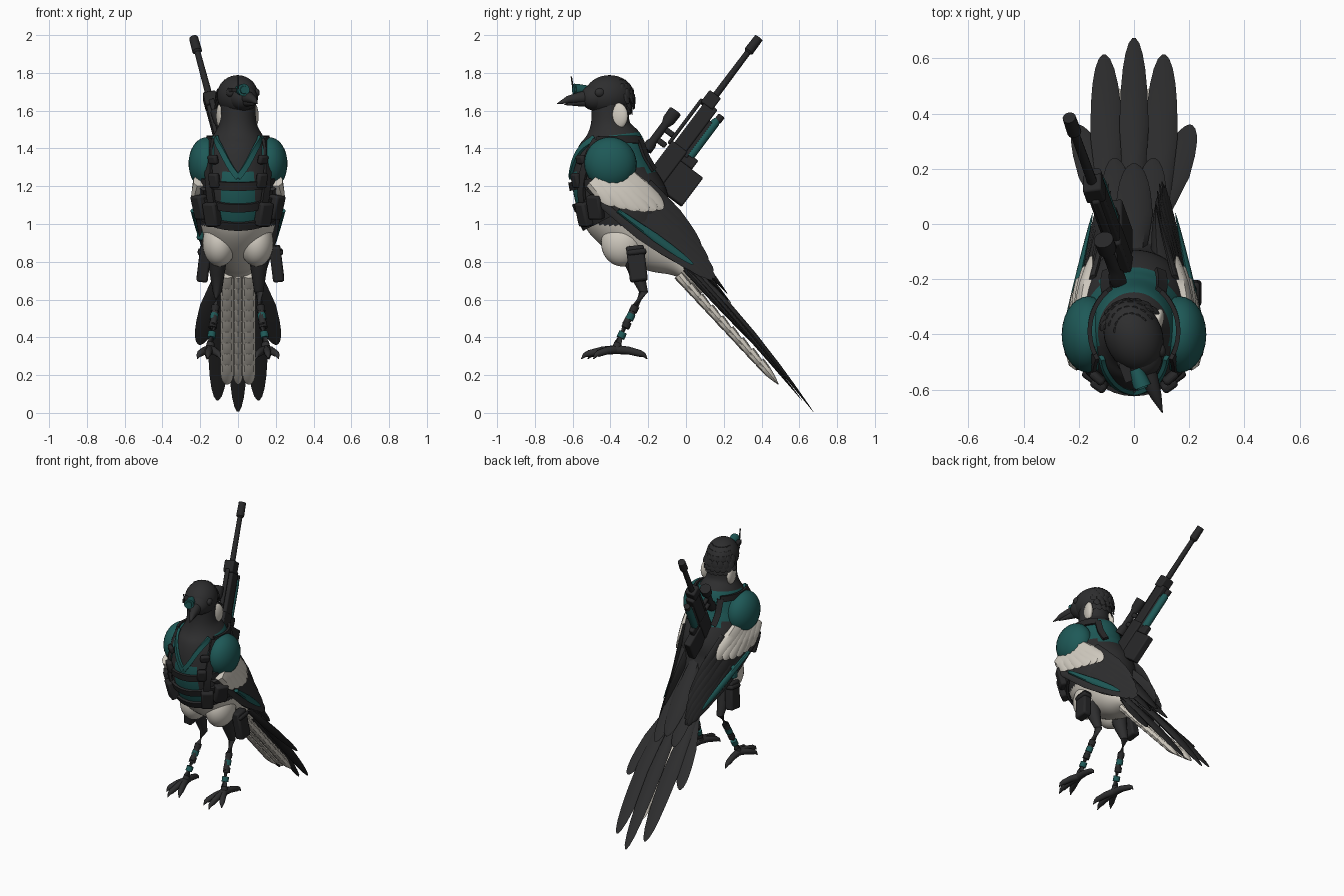
import bpy, bmesh, math
from math import sin, cos, pi
from mathutils import Vector as V, Matrix

if "Cube" in bpy.data.objects:
    bpy.data.objects.remove(bpy.data.objects["Cube"])

def material(name, rgb):
    m = bpy.data.materials.new(name)
    m.use_nodes = True
    m.diffuse_color = (*rgb, 1)
    bsdf = m.node_tree.nodes["Principled BSDF"]
    bsdf.inputs["Base Color"].default_value = (*rgb, 1)
    bsdf.inputs["Roughness"].default_value = .8
    return m

MATS = [material("black_feather", (.027, .027, .028)), material("white_feather", (.64, .6, .53)),
        material("teal", (.013, .1, .096)), material("dark_gear", (.02, .02, .021))]
BLACK, WHITE, TEAL, GEAR = range(4)

def finish(name, bm, matrix=None, angle=40, bevel=0):
    bmesh.ops.recalc_face_normals(bm, faces=bm.faces)
    mesh = bpy.data.meshes.new(name)
    bm.to_mesh(mesh)
    bm.free()
    for m in MATS:
        mesh.materials.append(m)
    ob = bpy.data.objects.new(name, mesh)
    bpy.context.collection.objects.link(ob)
    if matrix:
        ob.matrix_world = matrix
    if bevel:
        mod = ob.modifiers.new("bevel", 'BEVEL')
        mod.width, mod.segments = bevel, 2
    bpy.ops.object.select_all(action='DESELECT')
    ob.select_set(True)
    bpy.context.view_layer.objects.active = ob
    bpy.ops.object.shade_smooth_by_angle(angle=math.radians(angle))

def sweep(bm, stations, n=12, rule=lambda i, a: BLACK, phase=0):
    """Join elliptic rings (centre, side, up, half width, half height)."""
    rings = []
    for c, side, up, w, h in stations:
        angles = [phase + 2 * pi * j / n for j in range(n)]
        rings.append([bm.verts.new(c + side * w * sin(a) + up * h * cos(a)) for a in angles])
    for i in range(len(rings) - 1):
        for j in range(n):
            k = (j + 1) % n
            f = bm.faces.new((rings[i][j], rings[i][k], rings[i + 1][k], rings[i + 1][j]))
            f.material_index = rule(i, phase + 2 * pi * (j + .5) / n)
    for i in (0, -1):
        bm.faces.new(rings[i]).material_index = rule(i % (len(rings) - 1), 0)

def tube(bm, pts, mat=BLACK, n=12):
    """Round tube through points given as (x, y, z, radius)."""
    ps, out = [V(p[:3]) for p in pts], []
    for i, p in enumerate(ps):
        d = (ps[min(i + 1, len(ps) - 1)] - ps[max(i - 1, 0)]).normalized()
        side = d.cross(V((.1, .3, 1)) if abs(d.z) < .9 else V((0, 1, 0))).normalized()
        out.append((p, side, side.cross(d), pts[i][3], pts[i][3]))
    sweep(bm, out, n, lambda i, a: mat)

def feather(bm, base, tip, width, normal, mat=BLACK, thick=.006, root=.5, bow=0):
    """Leaf-shaped blade with a rounded tip."""
    base, tip = V(base), V(tip)
    d = (tip - base).normalized()
    side = d.cross(V(normal)).normalized()
    up, out = side.cross(d), []
    for t in [0, .15, .3, .5, .7, .82, .91, .97, .997]:
        w = width * (root + (1 - root) * min(1, 2 * t)) * math.sqrt(1 - t ** 4)
        out.append((base.lerp(tip, t) + up * bow * sin(pi * t), side, up, w, thick * (1.05 - t * t)))
    sweep(bm, out, 8, lambda i, a: mat)

def paint(res, mat):
    for f in {f for v in res["verts"] for f in v.link_faces}:
        f.material_index = mat

def blob(bm, loc, size, mat=BLACK, rot=Matrix()):
    m = Matrix.Translation(loc) @ rot @ Matrix.Diagonal((*size, 1))
    paint(bmesh.ops.create_uvsphere(bm, u_segments=28, v_segments=18, radius=1, matrix=m), mat)

def box(bm, loc, size, mat=GEAR, rot=Matrix()):
    m = Matrix.Translation(loc) @ rot @ Matrix.Diagonal((*size, 1))
    paint(bmesh.ops.create_cube(bm, size=1, matrix=m), mat)

def flip(p, s):
    return (p[0] * s, *p[1:])

# Body spine: y, z, half width, half depth
SPINE = [(-.4, 1.63, .092, .1), (-.4, 1.53, .1, .105), (-.39, 1.44, .145, .165),
         (-.39, 1.32, .185, .205), (-.37, 1.2, .21, .23), (-.31, 1.07, .21, .235),
         (-.24, .96, .185, .19), (-.14, .86, .14, .13), (-.02, .77, .085, .06), (.1, .65, .05, .03)]

def spine(t):
    i = min(max(int(t), 0), len(SPINE) - 2)
    u = t - i
    p = [V(SPINE[min(max(i + k, 0), len(SPINE) - 1)]) for k in (-1, 0, 1, 2)]
    return (p[1] * 2 + (p[2] - p[0]) * u + (p[0] * 2 - p[1] * 5 + p[2] * 4 - p[3]) * u * u
            + (p[1] * 3 - p[0] - p[2] * 3 + p[3]) * u ** 3) / 2

def station(t):
    y, z, w, h = spine(t)
    d = spine(min(t + .2, 9)) - spine(max(t - .2, 0))
    d = V((0, d[0], d[1])).normalized()
    return V((0, y, z)), V((1, 0, 0)), V((0, d.z, -d.y)), w, h

def surface(t, a, lift=0):
    c, side, up, w, h = station(t)
    return c + side * (w + lift) * sin(a) + up * (h + lift) * cos(a)

STEP = .1
def body_colour(i, a):
    t = i * STEP
    p = surface(t, a)
    a = abs((a + pi) % (2 * pi) - pi)
    if t > 4 and p.z < 1.0 and a < 1.9:
        return WHITE
    if 3.1 < t < 4.75 and a < .5:
        return TEAL
    if 1.7 < t < 3.3 and a > 1.2 or 3 < t < 3.8 and a > 2.5:
        return TEAL
    return BLACK

bm = bmesh.new()
sweep(bm, [station(i * STEP) for i in range(91)], 56, body_colour)
for s in (1, -1):
    blob(bm, (.098 * s, -.335, .9), (.09, .115, .125), WHITE)
finish("body", bm)

# Harness straps follow the body surface
def strap(bm, start, end, width, mat=GEAR, lift=.012, thick=.008):
    steps = 16
    path = [V(start).lerp(V(end), i / steps) for i in range(steps + 1)]
    pts, out = [surface(p.x, p.y, lift) for p in path], []
    for i, p in enumerate(pts):
        d = (pts[min(i + 1, steps)] - pts[max(i - 1, 0)]).normalized()
        up = (p - surface(path[i].x, path[i].y, 0)).normalized()
        side = d.cross(up).normalized()
        out.append((p, side, side.cross(d), width * .7, thick * 1.4))
    sweep(bm, out, 4, lambda i, a: mat, pi / 4)

bm = bmesh.new()
for s in (1, -1):
    strap(bm, (1.7, .95 * s), (3.4, 0), .03, TEAL)
    strap(bm, (1.9, 1.1 * s), (4.7, .55 * s), .045, GEAR, .018)
    strap(bm, (1.9, 1.1 * s), (2, 2.5 * s), .04, GEAR, .018)
    strap(bm, (2, 2.5 * s), (3.6, 2.7 * s), .04, GEAR, .018)
for t in (3.65, 4.2, 4.75):
    strap(bm, (t, -1.3), (t, 1.3), .045)
finish("harness_straps", bm, angle=30)

bm = bmesh.new()
for s in (1, -1):
    for t, a, size in ((4.45, .62, (.08, .06, .13)), (4.4, 1.0, (.085, .06, .13)),
                       (2.8, .72, (.06, .03, .05)), (3.5, .6, (.06, .035, .08))):
        p = surface(t, a * s, .022)
        box(bm, p, size, GEAR, Matrix.Rotation(a * s, 4, 'Z') @ Matrix.Rotation(.25, 4, 'X'))
finish("harness_pouches", bm, bevel=.012)

# Wings: shoulder guard, pale scapulars, dark flight feathers, teal bar
for s, word in ((1, "left"), (-1, "right")):
    bm = bmesh.new()
    blob(bm, (.165 * s, -.4, 1.32), (.097, .138, .14), TEAL, Matrix.Rotation(.4, 4, 'X'))
    finish(word + "_shoulder_guard", bm)
    out = flip(V((1, .2, .3)), s)
    bm = bmesh.new()
    feather(bm, flip((.15, -.47, 1.25), s), flip((.1, .1, .78), s), .125, out, BLACK, .068, .8)
    for i in range(8):
        t = i / 7
        base = V((.225, -.46, 1.12)).lerp(V((.15, -.2, 1.22)), t)
        tip = V((.155, -.02, .8)).lerp(V((.08, .08, .87)), t) + V((-.01, .12, -.13)) * sin(pi * t)
        feather(bm, flip(base, s), flip(tip, s), .045, out, BLACK, .012)
    feather(bm, flip((.238, -.36, 1.07), s), flip((.15, .04, .785), s), .024, out, TEAL, .014)
    finish(word + "_wing", bm)
    bm = bmesh.new()
    for i in range(6):
        t = i / 5
        base = V((.2, -.49, 1.23)).lerp(V((.18, -.31, 1.25)), t)
        tip = V((.235, -.37, 1.1)).lerp(V((.16, -.12, 1.08)), t) + V((.02, .02, -.02)) * sin(pi * t)
        feather(bm, flip(base, s), flip(tip, s), .055, out, WHITE, .035, .9)
    finish(word + "_scapulars", bm)

# Tail fan and its pale underside
bm = bmesh.new()
up = V((0, .75, .66))
feather(bm, (0, 0, .8), (0, .675, .005), .055, up, thick=.022, bow=.02)
for s in (1, -1):
    feather(bm, (.088 * s, 0, .78), (.108 * s, .615, .065), .062, up, thick=.018, bow=.01)
    feather(bm, (.08 * s, .0, .76), (.205 * s, .36, .36), .062, up, thick=.016)
    feather(bm, (.05 * s, -.12, 1.0), (.07 * s, .24, .58), .06, up, thick=.02)
feather(bm, (0, -.15, 1.08), (0, .22, .63), .07, up, thick=.03)
finish("tail_feathers", bm)

bm = bmesh.new()
for i in range(8, -1, -1):
    c = V((0, -.04, .73)).lerp(V((0, .39, .27)), i / 8)
    for x in (-.058, 0, .058):
        w = .036 if x else .027
        feather(bm, c + V((x, 0, 0)), c + V((x, .1, -.12)), w, -up, WHITE, .026, .9)
finish("under_tail", bm)

# Legs with teal bands, feet with claws
for s, word in ((1, "left"), (-1, "right")):
    bm = bmesh.new()
    leg = [(.11, -.29, .84, .055), (.11, -.26, .74, .04), (.11, -.225, .64, .024),
           (.12, -.27, .56, .019), (.13, -.32, .47, .018), (.145, -.36, .37, .02), (.15, -.37, .335, .024)]
    tube(bm, [flip(p, s) for p in leg])
    for t, mat in ((.05, GEAR), (.27, TEAL), (.5, GEAR), (.78, TEAL)):
        a, b = V(leg[3]), V(leg[5])
        tube(bm, [flip(a.lerp(b, t + k)[:3], s) + (.022,) for k in (-.08, .08)], mat)
    for x, y in ((.095, -.52), (.16, -.555), (.215, -.49), (.165, -.205)):
        ankle, tip = V((.15, -.37, .335)), V((x, y, .285))
        mid, end = ankle.lerp(tip, .4), ankle.lerp(tip, .78)
        tube(bm, [flip((*p, r), s) for p, r in (
            (ankle, .024), (mid + V((0, 0, .015)), .021), (end + V((0, 0, .018)), .018),
            (ankle.lerp(tip, .9) + V((0, 0, .016)), .012), (tip, .002))], n=10)
    finish(word + "_leg", bm)
    bm = bmesh.new()
    tilt = Matrix.Rotation(.12, 4, 'X') @ Matrix.Rotation(-.12 * s, 4, 'Y')
    x = .205 if s > 0 else -.18
    box(bm, (x, -.26, .79), (.06, .095, .19), GEAR, tilt)
    box(bm, (x, -.26, .85), (.066, .101, .03), GEAR, tilt)
    if s < 0:
        box(bm, (x - .015, -.25, .96), (.04, .05, .09), TEAL, tilt)
    finish(word + "_thigh_pouch", bm, bevel=.012)

# Head, turned to its left
HEAD = Matrix.Translation((0, -.41, 1.68)) @ Matrix.Rotation(.36, 4, 'Z')
bm = bmesh.new()
blob(bm, (0, .005, 0), (.105, .135, .108))
blob(bm, (0, -.075, -.01), (.075, .08, .07))
for s in (1, -1):
    blob(bm, (.072 * s, -.075, .015), (.02, .028, .024))
for row in range(6):
    for k in range(-3, 4):
        a, e = k * .32 + (row % 2) * .16, .9 - row * .28
        n = V((sin(a) * cos(e), cos(a) * cos(e), sin(e)))
        p = V((n.x * .106, n.y * .137, n.z * .108))
        feather(bm, p, p + V((n.x * .02, .008, -.05)), .022, n, BLACK, .006)
finish("head", bm, HEAD)

bm = bmesh.new()
for drop, length, r in ((0, .292, .04), (-.022, .25, .03)):
    pts = [(0, -.1, -.008 + drop, r), (0, -.16, -.012 + drop, r * .8),
           (0, -.23 if r > .035 else -.2, -.022 + drop * .8, r * .5), (0, -length, -.044 + drop * .2, .002)]
    tube(bm, pts, n=16)
finish("beak", bm, HEAD)

bm = bmesh.new()
tube(bm, [(-.035, -.11, .03, .024), (-.035, -.15, .03, .03), (-.035, -.18, .03, .033)], TEAL, 20)
tube(bm, [(-.035, -.178, .03, .022), (-.035, -.186, .03, .02)], TEAL, 20)
box(bm, (-.07, -.11, .03), (.035, .07, .022))
tube(bm, [(-.065, -.175, .03, .005), (-.068, -.185, .1, .004)], GEAR, 8)
finish("eyepiece", bm, HEAD)

bm = bmesh.new()
for x, y, turn in ((.08, -.36, -.35), (-.09, -.378, .2)):
    blob(bm, (x, y, 1.572), (.024, .055, .07), WHITE, Matrix.Rotation(turn, 4, 'Z'))
finish("cheek_patches", bm)

# Rifle slung on the back: local y runs towards the muzzle at the origin
d = V((-.27, .75, 1)).normalized()
side = d.cross(V((0, -.8, .6))).normalized()
RIFLE = Matrix.Translation((-.235, .385, 1.985)) @ Matrix((side, d, side.cross(d))).transposed().to_4x4()
bm = bmesh.new()
tube(bm, [(0, 0, 0, .024), (0, -.09, 0, .026), (0, -.1, 0, .016), (0, -.5, 0, .019)], GEAR, 14)
tube(bm, [(0, -.59, .12, .036), (0, -.65, .12, .034), (0, -.68, .12, .022),
          (0, -.79, .12, .022), (0, -.81, .12, .03), (0, -.85, .12, .03)], GEAR, 16)
tube(bm, [(0, -.49, -.085, .018), (0, -.51, -.085, .024), (0, -.74, -.085, .024)], TEAL, 12)
tube(bm, [(0, -.46, -.09, .02), (0, -.495, -.09, .02)], GEAR, 12)
finish("rifle_barrel_and_scope", bm, RIFLE)
bm = bmesh.new()
for y, z, size in ((-.43, .005, (.07, .08, .075)), (-.6, -.015, (.06, .3, .08)),
                   (-.86, -.01, (.065, .26, .1)), (-.6, .045, (.03, .3, .02)),
                   (-.885, -.11, (.05, .19, .2)), (-.7, .08, (.025, .03, .06)),
                   (-.77, .08, (.025, .03, .06)), (-.64, -.055, (.04, .24, .05)),
                   (-.76, -.09, (.035, .06, .09)), (-1.02, -.03, (.045, .12, .12))):
    box(bm, (0, y, z), size)
finish("rifle_body", bm, RIFLE, 30, .008)
